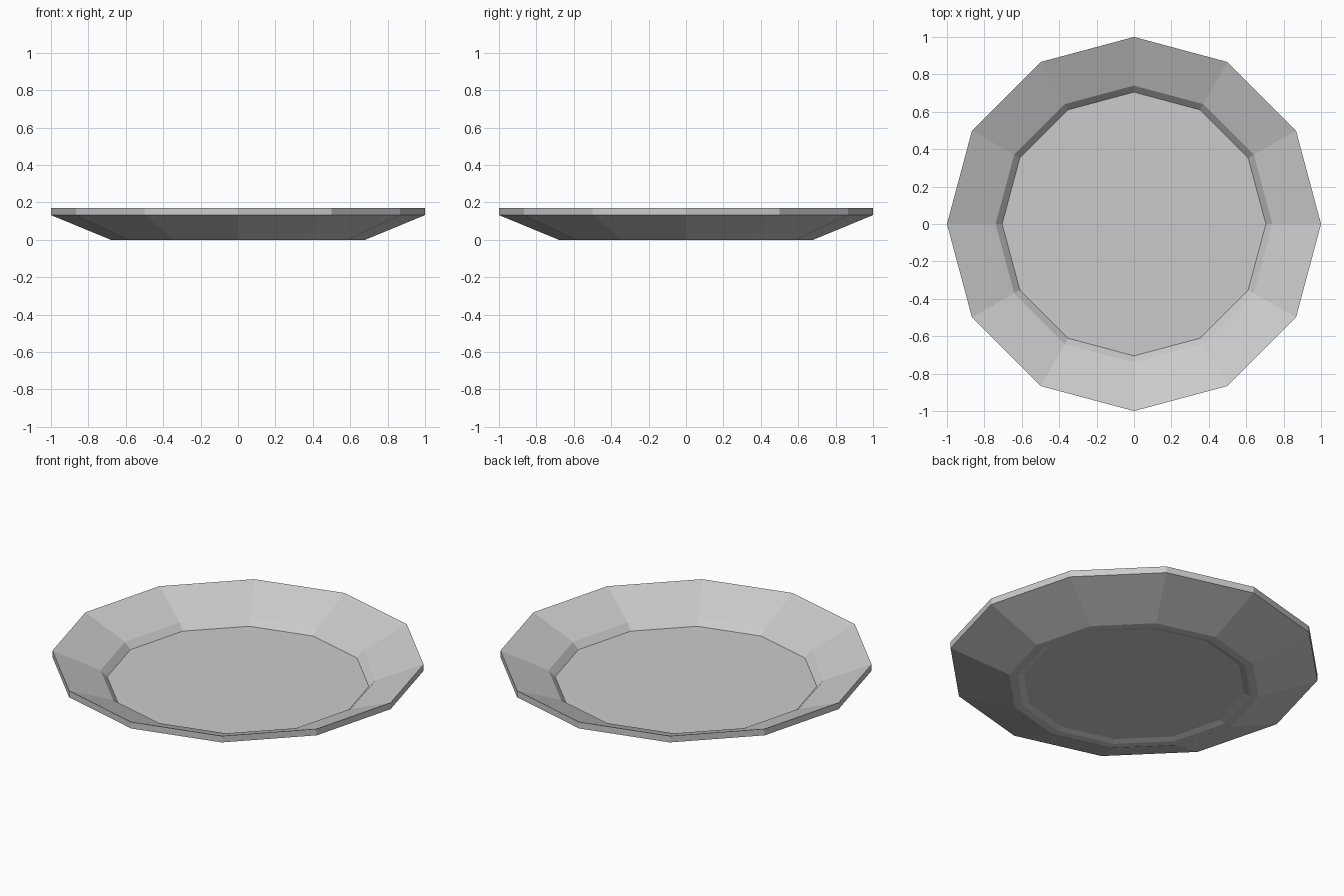
import bpy
import bmesh
from math import cos, sin, tau

cube = bpy.data.objects.get("Cube")
if cube:
    bpy.data.objects.remove(cube, do_unlink=True)

SIDES = 12

# Cross-section (radius, height) from the upper floor, over the rim, to the underside
PROFILE = [
    (0.705, 0.028),  # edge of the upper floor
    (0.74, 0.065),   # top of the inner step
    (1.0, 0.17),     # rim top
    (1.0, 0.132),    # rim bottom
    (0.68, 0.0),     # foot, outer edge
    (0.635, 0.0),    # foot, inner edge
    (0.60, 0.01),    # recessed underside
]


def make_material(name, colour):
    mat = bpy.data.materials.new(name)
    mat.use_nodes = True
    mat.diffuse_color = colour
    mat.node_tree.nodes["Principled BSDF"].inputs["Base Color"].default_value = colour
    return mat


def lathe(name, profile, sides, mat):
    """Spin a profile into a flat-shaded solid, capped at both ends."""
    bm = bmesh.new()
    rings = [[bm.verts.new((r * cos(tau * i / sides), r * sin(tau * i / sides), z))
              for i in range(sides)] for r, z in profile]
    for upper, lower in zip(rings, rings[1:]):
        for i in range(sides):
            j = (i + 1) % sides
            bm.faces.new((upper[i], lower[i], lower[j], upper[j]))
    bm.faces.new(rings[0])
    bm.faces.new(rings[-1][::-1])
    bmesh.ops.recalc_face_normals(bm, faces=bm.faces)
    mesh = bpy.data.meshes.new(name)
    bm.to_mesh(mesh)
    bm.free()
    mesh.materials.append(mat)
    obj = bpy.data.objects.new(name, mesh)
    bpy.context.collection.objects.link(obj)
    return obj


# Shallow faceted plate with a foot ring
grey = make_material("light grey", (0.6, 0.6, 0.6, 1.0))
lathe("plate", PROFILE, SIDES, grey)
